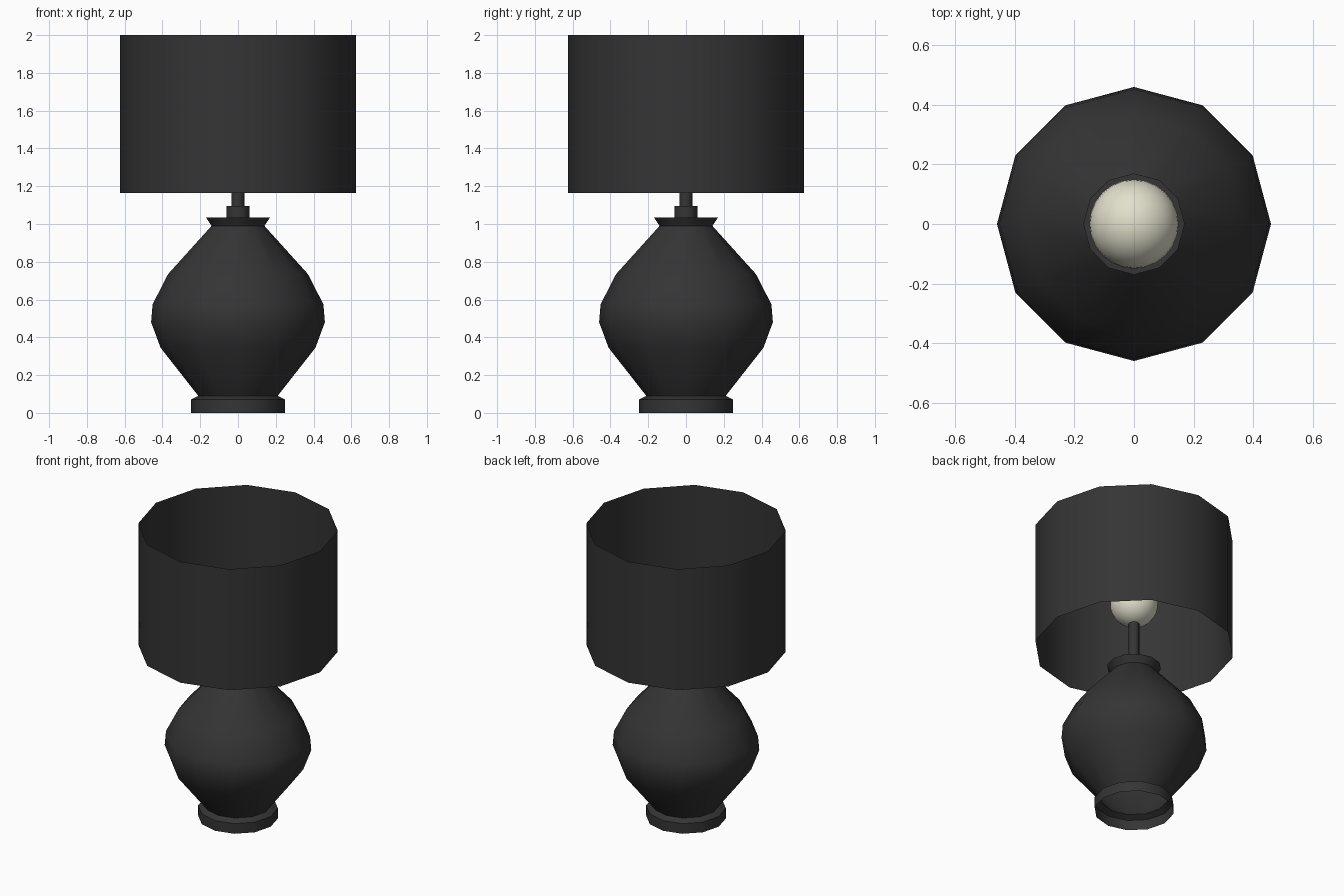
import bpy, bmesh, math

if "Cube" in bpy.data.objects:
    bpy.data.objects.remove(bpy.data.objects["Cube"])

SIDES = 12


def material(name, rgb):
    m = bpy.data.materials.new(name)
    m.diffuse_color = (*rgb, 1)
    m.use_nodes = True
    m.node_tree.nodes["Principled BSDF"].inputs["Base Color"].default_value = m.diffuse_color
    return m


charcoal = material("charcoal", (0.035, 0.035, 0.036))
ivory = material("warm_ivory", (0.76, 0.74, 0.60))


def finish(name, bm, mat, angle):
    me = bpy.data.meshes.new(name)
    bm.to_mesh(me)
    bm.free()
    me.materials.append(mat)
    ob = bpy.data.objects.new(name, me)
    bpy.context.collection.objects.link(ob)
    bpy.ops.object.select_all(action='DESELECT')
    ob.select_set(True)
    bpy.context.view_layer.objects.active = ob
    bpy.ops.object.shade_smooth_by_angle(angle=math.radians(angle))
    return ob


def lathe(name, profile, mat, cap_top=False, angle=40):
    """Revolve an open (radius, height) profile, listed bottom to top."""
    bm = bmesh.new()
    rings = []
    for r, z in profile:
        rings.append([bm.verts.new((r * math.cos(2 * math.pi * i / SIDES),
                                    r * math.sin(2 * math.pi * i / SIDES), z))
                      for i in range(SIDES)])
    for a, b in zip(rings, rings[1:]):
        for i in range(SIDES):
            j = (i + 1) % SIDES
            bm.faces.new((a[i], a[j], b[j], b[i]))
    if cap_top:
        bm.faces.new(rings[-1])
    return finish(name, bm, mat, angle)


# Foot ring, open underneath
lathe("foot_ring", [(0.25, 0), (0.25, 0.07), (0.21, 0.09)], charcoal)

# Bulbous vase body
lathe("body", [(0.21, 0.09), (0.41, 0.345), (0.46, 0.48), (0.452, 0.575),
               (0.37, 0.735), (0.14, 0.99)], charcoal)

# Flared collar, socket and stem
lathe("collar", [(0.14, 0.99), (0.17, 1.035)], charcoal, cap_top=True)
lathe("socket", [(0.06, 1.035), (0.06, 1.095)], charcoal, cap_top=True)
lathe("stem", [(0.034, 1.095), (0.034, 1.39)], charcoal)

# Light bulb
bm = bmesh.new()
bmesh.ops.create_uvsphere(bm, u_segments=24, v_segments=16, radius=0.15)
bmesh.ops.translate(bm, verts=bm.verts, vec=(0, 0, 1.49))
finish("bulb", bm, ivory, 60)

# Thin drum shade, open at both ends
lathe("shade", [(0.626, 1.165), (0.626, 2.0)], charcoal)
